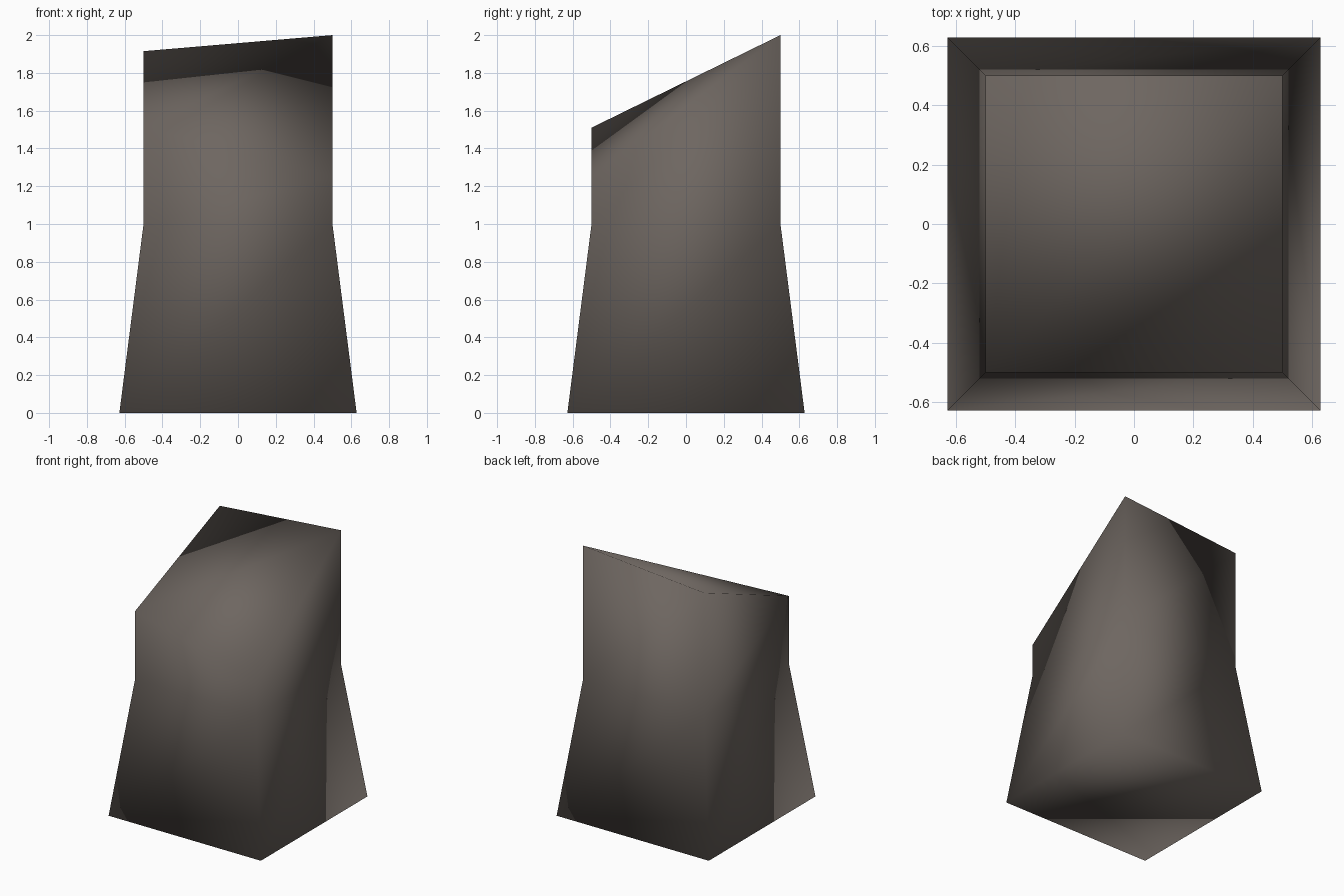
import bpy, bmesh

if "Cube" in bpy.data.objects:
    bpy.data.objects.remove(bpy.data.objects["Cube"])

# One flat colour: dark warm stone
stone = bpy.data.materials.new("dark warm stone")
stone.diffuse_color = (0.155, 0.133, 0.118, 1.0)
stone.use_nodes = True
stone.node_tree.nodes["Principled BSDF"].inputs["Base Color"].default_value = stone.diffuse_color

CORNERS = [(-1, -1), (1, -1), (1, 1), (-1, 1)]   # front left, front right, back right, back left
TOP_HEIGHTS = [1.51, 1.25, 2.0, 1.915]

bm = bmesh.new()


def ring(half, heights):
    return [bm.verts.new((x * half, y * half, z)) for (x, y), z in zip(CORNERS, heights)]


# Flared base, straight upper shaft
rings = [ring(0.628, [0] * 4), ring(0.5, [1] * 4), ring(0.5, TOP_HEIGHTS)]
for low, high in zip(rings, rings[1:]):
    for i in range(4):
        j = (i + 1) % 4
        bm.faces.new((low[i], low[j], high[j], high[i]))

# Flat underside
bm.faces.new(rings[0][::-1])

# Broken top, creased from front left to back right
fl, fr, br, bl = rings[2]
bm.faces.new((fl, fr, br))
bm.faces.new((fl, br, bl))

# Shading is smooth all over
for face in bm.faces:
    face.smooth = True

mesh = bpy.data.meshes.new("broken_pillar")
bm.to_mesh(mesh)
bm.free()
mesh.materials.append(stone)
bpy.context.collection.objects.link(bpy.data.objects.new("broken_pillar", mesh))
